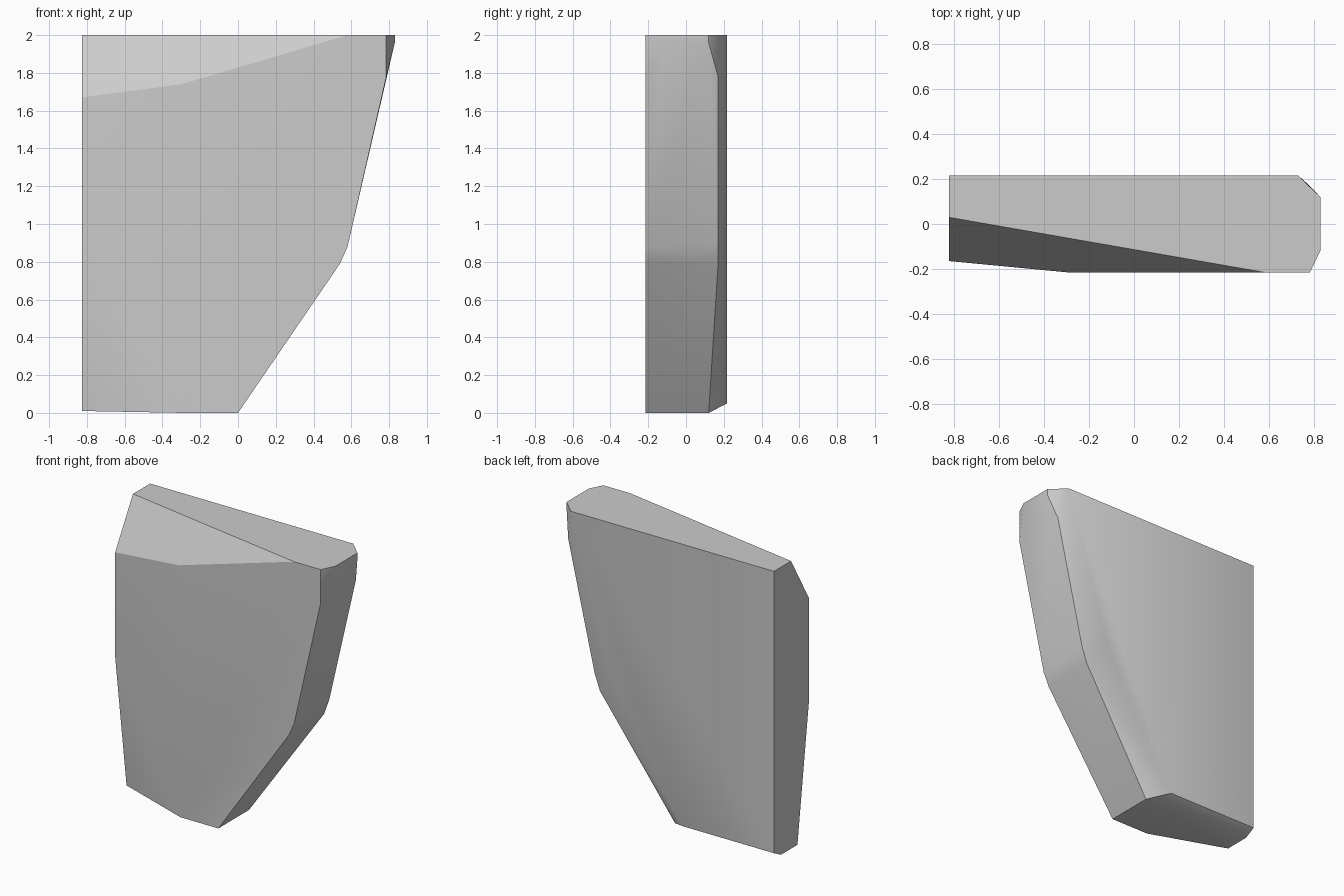
import bpy
import bmesh
import math

FRONT, BACK, TOP = -.215, .217, 2
RIGHT_WALL, SHOULDER = -.825, .83

default_cube = bpy.data.objects.get("Cube")
if default_cube:
    bpy.data.objects.remove(default_cube, do_unlink=True)


def make_material(name, colour):
    material = bpy.data.materials.new(name)
    material.use_nodes = True
    material.diffuse_color = colour
    material.node_tree.nodes["Principled BSDF"].inputs["Base Color"].default_value = colour
    return material


def make_hull(name, points, material):
    """Wrap the outline corners in a faceted solid with merged flat faces."""
    bm = bmesh.new()
    for point in points:
        bm.verts.new(point)
    hull = bmesh.ops.convex_hull(bm, input=bm.verts[:])
    unused = {v for v in hull["geom_interior"] + hull["geom_unused"]
              if isinstance(v, bmesh.types.BMVert) and v.is_valid}
    bmesh.ops.delete(bm, geom=list(unused), context="VERTS")
    bmesh.ops.dissolve_limit(bm, angle_limit=math.radians(1),
                             verts=bm.verts[:], edges=bm.edges[:])
    bmesh.ops.recalc_face_normals(bm, faces=bm.faces[:])
    mesh = bpy.data.meshes.new(name)
    bm.to_mesh(mesh)
    bm.free()
    mesh.materials.append(material)
    panel = bpy.data.objects.new(name, mesh)
    bpy.context.collection.objects.link(panel)
    return panel


def at_depth(y, outline):
    return [(x, y, z) for x, z in outline]


# Front face: tapered outline with a cut upper corner
front_outline = at_depth(FRONT, [
    (-.29, 0), (0, 0), (.54, .79), (.58, .88), (.783, 1.77),
    (.783, TOP), (.58, TOP), (-.3, 1.74)])

# Back face: narrower outline, leaving a wide bevel along the slanted side
back_outline = at_depth(BACK, [
    (RIGHT_WALL, .05), (-.13, .05), (.4, .93), (.49, 1.44),
    (.58, TOP), (.73, TOP), (RIGHT_WALL, TOP)])

# Slanted side: rear edge of the side wall
side_edge = at_depth(.17, [(.54, .79), (.58, .9), (.783, 1.78)])
side_foot = [(0, .12, 0)]

# Shoulder: upright end between the two top corner cuts
shoulder = [(SHOULDER, y, z) for y in (-.12, .12) for z in (1.96, TOP)]

# Straight wall: depth profile set back at the top and foot
straight_wall = [(RIGHT_WALL, y, z) for y, z in [
    (.03, TOP), (-.165, 1.67), (-.165, .95), (-.04, .01), (.14, .01)]]

stone_grey = make_material("stone grey", (.6, .6, .6, 1))
panel = make_hull("tapered_panel",
                  front_outline + back_outline + side_edge + side_foot
                  + shoulder + straight_wall, stone_grey)

# Smooth the shallow bevels and keep the main edges crisp
bpy.ops.object.select_all(action="DESELECT")
panel.select_set(True)
bpy.context.view_layer.objects.active = panel
bpy.ops.object.shade_smooth_by_angle(angle=math.radians(30))
